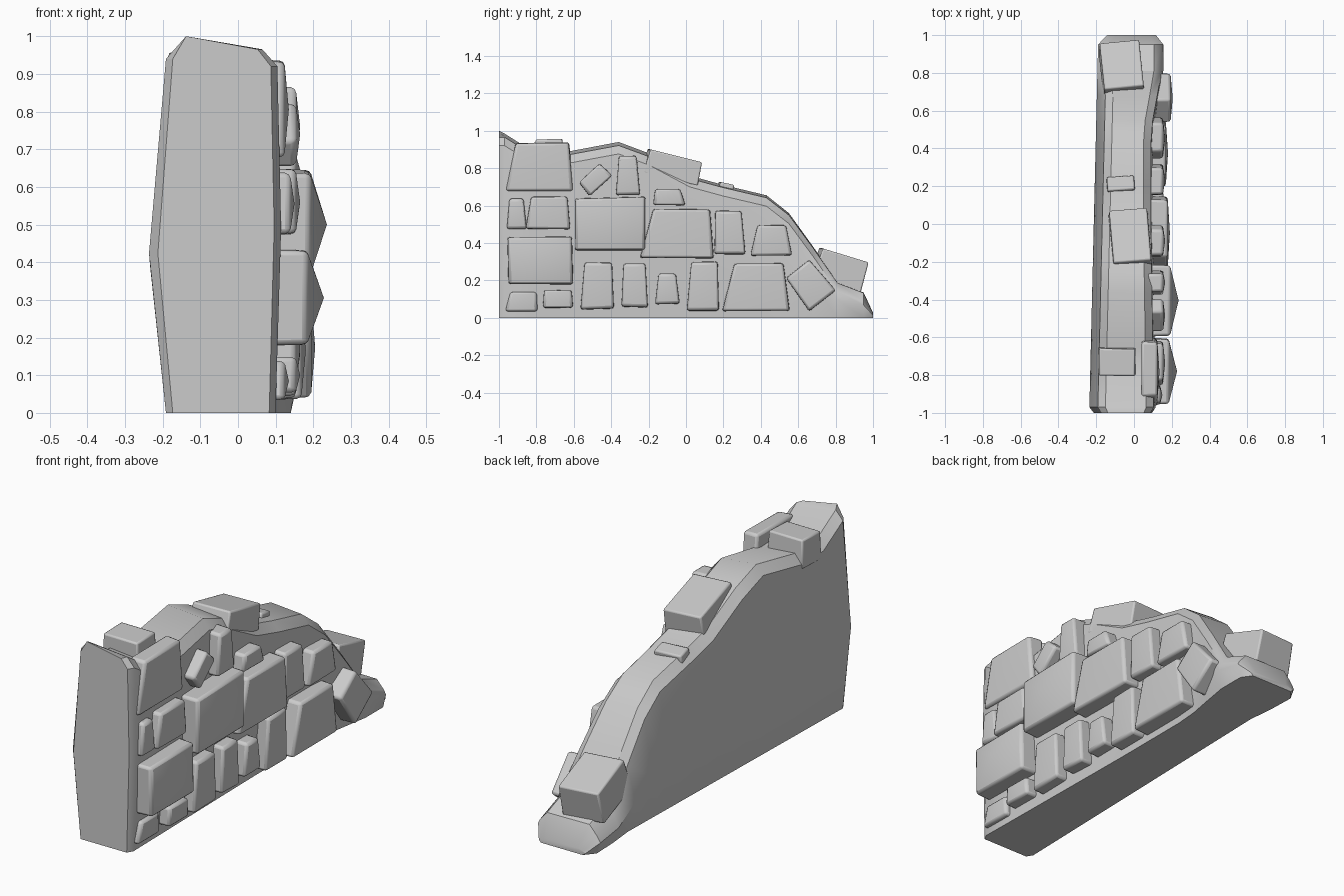
import bpy, bmesh, random
from math import radians
from mathutils import Vector, Matrix

if "Cube" in bpy.data.objects:
    bpy.data.objects.remove(bpy.data.objects["Cube"])

random.seed(4)


def finish(name, bm, bevel=0.0):
    bmesh.ops.recalc_face_normals(bm, faces=bm.faces)
    me = bpy.data.meshes.new(name)
    bm.to_mesh(me)
    bm.free()
    ob = bpy.data.objects.new(name, me)
    bpy.context.collection.objects.link(ob)
    if bevel:
        mod = ob.modifiers.new("worn_edges", 'BEVEL')
        mod.width = bevel
        mod.segments = 2
        mod.limit_method = 'ANGLE'
        mod.angle_limit = radians(38)
    bpy.ops.object.select_all(action='DESELECT')
    ob.select_set(True)
    bpy.context.view_layer.objects.active = ob
    bpy.ops.object.shade_smooth_by_angle(angle=radians(33))


def section(y, h):
    """Wall cross-section: bulging sides and a chamfered, slightly sloping top."""
    xl = -.213 + .024 * y
    xr = .10 - .015 * min(0, y) + .055 * max(0, min(1, (y - .5) / .3))
    b = min(.045, .35 * h)
    k = min(1, h / .3)
    lx = xl + .045 * k
    hr = h * .98
    pts = [(lx, 0), (xl, h * .43), (lx, h - b), (lx + .04, h),
           (xr - .05, hr), (xr - .01, hr - b), (xr, h * .5), (xr - .015, 0)]
    return [Vector((x, y, z)) for x, z in pts]


# Wall core, lofted under a broken skyline of (y, height)
skyline = [(-.97, .985), (-.82, .89), (-.65, .885), (-.36, .94), (-.2, .88), (.02, .76),
           (.2, .71), (.43, .655), (.55, .56), (.68, .38), (.81, .19), (.95, .135)]
rings = [section(*s) for s in skyline]
front = [Vector((-.04 + (p.x + .04) * .88, -1, p.z)) for p in rings[0]]
front[3].z = 1
end = [Vector((p.x * .75, 1, p.z * .2)) for p in rings[-1]]
bm = bmesh.new()
vr = [[bm.verts.new(p) for p in r] for r in [front] + rings + [end]]
for a, b in zip(vr, vr[1:]):
    for i in range(8):
        j = (i + 1) % 8
        bm.faces.new((a[i], a[j], b[j], b[i]))
bm.faces.new(vr[0])
bm.faces.new(vr[-1])
finish("wall_core", bm)


def stone(name, y0, y1, z0, z1, out=.165, roll=0):
    """Facing stone: irregular quad, narrower at the top, pushed out of the wall's right side."""
    cy, cz, w, h = (y0 + y1) / 2, (z0 + z1) / 2, (y1 - y0) / 2, (z1 - z0) / 2
    turn = Matrix.Rotation(radians(roll), 2)
    large = out > .22
    quad = []
    for sy, sz in ((-1, -1), (1, -1), (1, 1), (-1, 1)):
        trim = random.uniform(.05, .36) if sz > 0 and not large else random.uniform(0, .05)
        quad.append(turn @ Vector((sy * w * (1 - trim), sz * h * random.uniform(.93, 1))))
    bulge = .045 if large else .012
    bm = bmesh.new()
    back = [bm.verts.new((.04, cy + p.x, cz + p.y)) for p in quad]
    rim = [bm.verts.new((out - bulge, cy + p.x * .97, cz + p.y * .97)) for p in quad]
    tip = bm.verts.new((out, cy, cz))
    bm.faces.new(back)
    for i in range(4):
        j = (i + 1) % 4
        bm.faces.new((back[i], back[j], rim[j], rim[i]))
        bm.faces.new((rim[i], rim[j], tip))
    finish(name, bm, .013)


# Facing stones by course: y from, y to, z from, z to, then outer x and roll where unusual
courses = {
    "lower": [
        (-.97, -.79, .03, .14, .135), (-.77, -.6, .05, .15), (-.57, -.38, .04, .3),
        (-.35, -.2, .05, .3), (-.17, -.03, .07, .24), (0, .18, .03, .31),
        (.19, .56, .03, .3, .18), (.57, .76, .06, .29, .205, 38)],
    "middle": [
        (-.96, -.6, .17, .44, .228), (-.96, -.85, .47, .64, .15), (-.86, -.61, .47, .65),
        (-.6, -.21, .35, .65, .236), (-.25, .16, .31, .59, .19), (.15, .32, .33, .58),
        (.34, .57, .33, .5)],
    "upper": [
        (-.97, -.6, .67, .94, .135), (-.57, -.4, .69, .79, .165, 42),
        (-.38, -.24, .65, .87), (-.18, 0, .6, .69)]}
for course, stones in courses.items():
    for n, s in enumerate(stones, 1):
        stone(f"{course}_stone_{n}", *s)


def cap(name, loc, size, tilt):
    """Loose block lying on top of the wall, sloping towards the low end."""
    bm = bmesh.new()
    bmesh.ops.create_cube(bm, size=1)
    for v in bm.verts:
        if v.co.z > 0:
            v.co.xy *= .95
    bm.transform(Matrix.Translation(loc) @ Matrix.Rotation(radians(tilt), 4, 'X')
                 @ Matrix.Rotation(radians(tilt / -3), 4, 'Z') @ Matrix.Diagonal((*size, 1)))
    finish(name, bm, .008)


# Loose cap stones along the broken top
cap("cap_stone_front", (-.09, -.73, .885), (.2, .15, .14), 2)
cap("cap_stone_middle", (-.02, -.075, .805), (.21, .3, .13), -14)
cap("cap_stone_chip", (-.07, .21, .69), (.15, .08, .06), -12)
cap("cap_stone_back", (-.065, .82, .255), (.22, .27, .17), -17)
